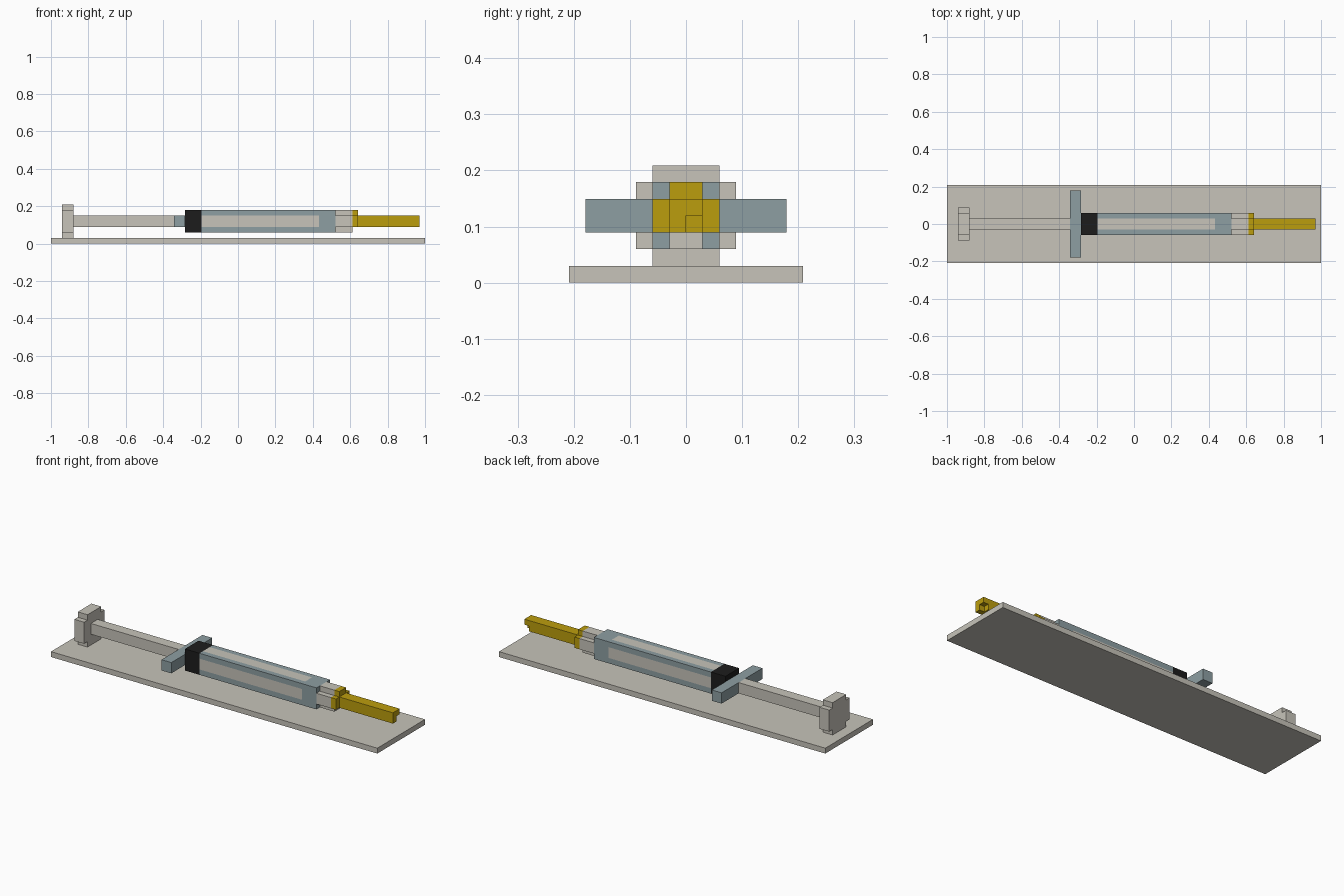
import bpy, bmesh
from mathutils import Vector

if "Cube" in bpy.data.objects:
    bpy.data.objects.remove(bpy.data.objects["Cube"])

U = 2 / 67  # one block; the model is 67 blocks long


def material(name, rgb):
    m = bpy.data.materials.new(name)
    m.diffuse_color = (*rgb, 1)
    m.use_nodes = True
    m.node_tree.nodes["Principled BSDF"].inputs["Base Color"].default_value = m.diffuse_color
    return m


GREY = material("pale_grey", (0.57, 0.55, 0.49))
BLUE = material("blue_grey", (0.27, 0.345, 0.365))
GOLD = material("gold", (0.50, 0.34, 0.004))
BLACK = material("black", (0.012, 0.012, 0.012))


def prism(name, x0, x1, outline, *mats):
    """Extrude a (y, z) outline along x, all in blocks."""
    bm = bmesh.new()
    face = bm.faces.new([bm.verts.new((x0, y, z)) for y, z in outline])
    new = bmesh.ops.extrude_face_region(bm, geom=[face])["geom"]
    bmesh.ops.translate(bm, vec=(x1 - x0, 0, 0),
                        verts=[g for g in new if isinstance(g, bmesh.types.BMVert)])
    bmesh.ops.recalc_face_normals(bm, faces=bm.faces)
    bmesh.ops.scale(bm, vec=(U, U, U), verts=bm.verts)
    mesh = bpy.data.meshes.new(name)
    bm.to_mesh(mesh)
    bm.free()
    for m in mats:
        mesh.materials.append(m)
    ob = bpy.data.objects.new(name, mesh)
    bpy.context.collection.objects.link(ob)
    return ob


def rect(w, z0, z1):
    return [(-w, z0), (w, z0), (w, z1), (-w, z1)]


def cross(w, z0, z1):
    """Rectangle with one-block square notches in its corners."""
    half = [(w - 1, z0), (w - 1, z0 + 1), (w, z0 + 1),
            (w, z1 - 1), (w - 1, z1 - 1), (w - 1, z1)]
    return half + [(-y, z) for y, z in reversed(half)]


# Tray, plunger and finger flange
prism("tray", -33.5, 33.5, rect(7, 0, 1), GREY)
prism("thumb_rest", -31.5, -29.5, cross(3, 1, 7), GREY)
prism("plunger_rod", -29.5, -11.5, rect(1, 3, 5), GREY)
prism("finger_flange", -11.5, -9.5, rect(6, 3, 5), BLUE)
prism("plunger_seal", -9.5, -6.5, rect(2, 2, 6), BLACK)

# Barrel: cut its faces and colour the fluid windows by position
barrel = prism("barrel", -6.5, 17.5, rect(2, 2, 6), BLUE, GREY)
bm = bmesh.new()
bm.from_mesh(barrel.data)
for co, no in [((14.5, 0, 0), (1, 0, 0)), ((0, -1, 0), (0, 1, 0)), ((0, 1, 0), (0, 1, 0)),
               ((0, 0, 3), (0, 0, 1)), ((0, 0, 5), (0, 0, 1))]:
    bmesh.ops.bisect_plane(bm, geom=bm.verts[:] + bm.edges[:] + bm.faces[:],
                           plane_co=Vector(co) * U, plane_no=no)
for f in bm.faces:
    c = f.calc_center_median() / U
    f.material_index = int(c.x < 14.5 and (abs(c.y) < 1 or abs(c.z - 4) < 1))
bm.to_mesh(barrel.data)
bm.free()

# Nozzle and needle hub (hub has no lower lug)
prism("nozzle", 17.5, 20.5, cross(2, 2, 6), GREY)
prism("needle_hub", 20.5, 21.5,
      [(-2, 3), (2, 3), (2, 5), (1, 5), (1, 6), (-1, 6), (-1, 5), (-2, 5)], GOLD)

# Needle, with one lower corner missing at the tip
prism("needle", 21.5, 31.5, rect(1, 3, 5), GOLD)
prism("needle_tip", 31.5, 32.5,
      [(-1, 3), (0, 3), (0, 4), (1, 4), (1, 5), (-1, 5)], GOLD)
